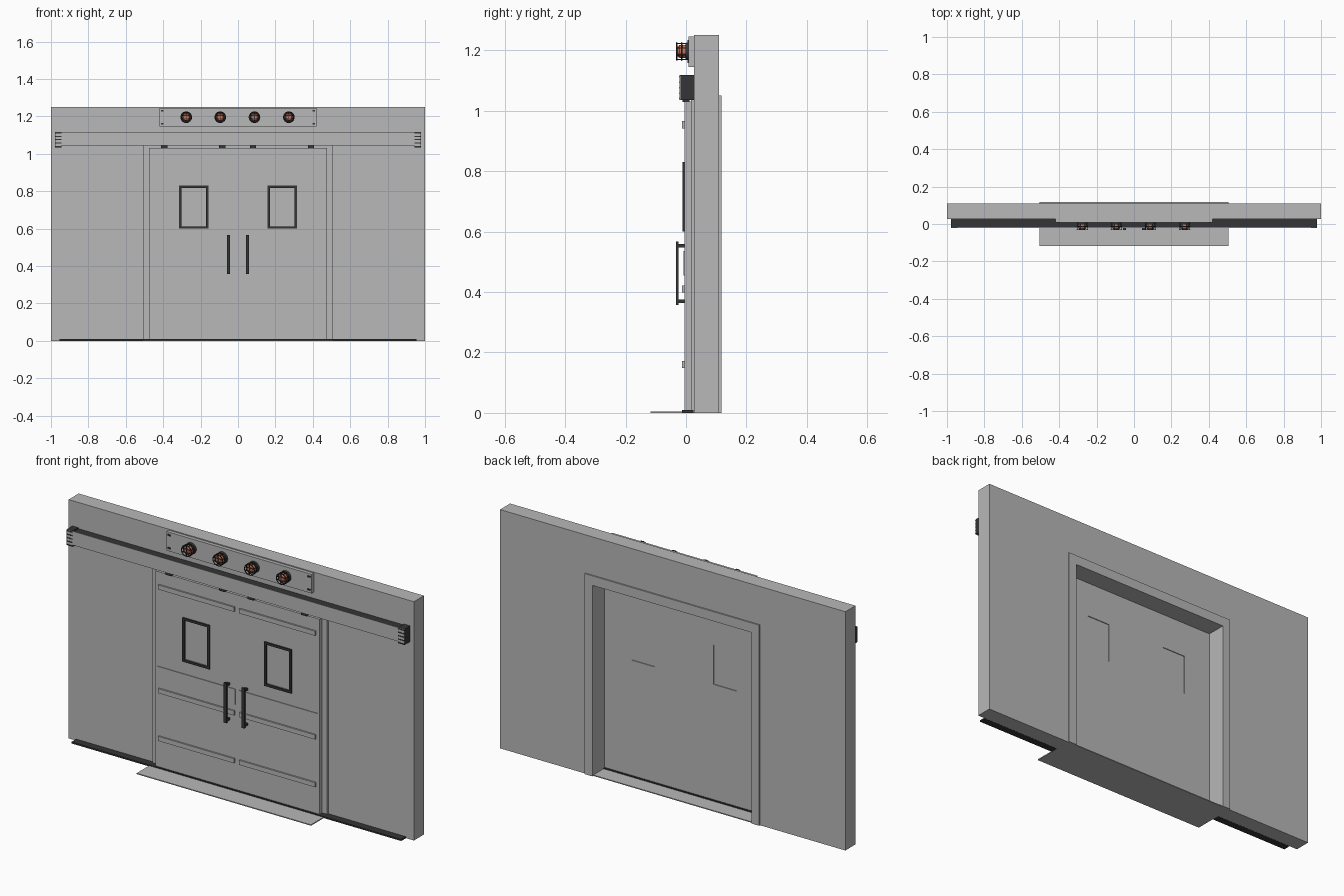
import bpy, bmesh, math
from mathutils import Matrix, Vector

if "Cube" in bpy.data.objects:
    bpy.data.objects.remove(bpy.data.objects["Cube"])


def material(name, rgb):
    m = bpy.data.materials.new(name)
    m.diffuse_color = (*rgb, 1)
    m.use_nodes = True
    m.node_tree.nodes["Principled BSDF"].inputs["Base Color"].default_value = m.diffuse_color
    return m


GREY = material("steel grey", (0.48, 0.48, 0.48))
DARK = material("dark rubber", (0.035, 0.035, 0.035))
ORANGE = material("lamp orange", (0.62, 0.17, 0.09))


def finish(name, bm, mat):
    bmesh.ops.recalc_face_normals(bm, faces=bm.faces)
    me = bpy.data.meshes.new(name)
    bm.to_mesh(me)
    bm.free()
    me.materials.append(mat)
    ob = bpy.data.objects.new(name, me)
    bpy.context.collection.objects.link(ob)
    return ob


def add_box(bm, x0, x1, y0, y1, z0, z1):
    m = Matrix.Translation(((x0 + x1) / 2, (y0 + y1) / 2, (z0 + z1) / 2))
    m = m @ Matrix.Diagonal((x1 - x0, y1 - y0, z1 - z0, 1))
    bmesh.ops.create_cube(bm, size=1, matrix=m)


def boxes(name, mat, *dims):
    bm = bmesh.new()
    for d in dims:
        add_box(bm, *d)
    return finish(name, bm, mat)


def portal(name, mat, outer_x, outer_z, inner_x, inner_z, y0, y1):
    """Upside-down U profile extruded along y."""
    pts = [(-outer_x, 0), (-outer_x, outer_z), (outer_x, outer_z), (outer_x, 0),
           (inner_x, 0), (inner_x, inner_z), (-inner_x, inner_z), (-inner_x, 0)]
    bm = bmesh.new()
    face = bm.faces.new([bm.verts.new((x, y0, z)) for x, z in pts])
    ext = bmesh.ops.extrude_face_region(bm, geom=[face])
    moved = [v for v in ext["geom"] if isinstance(v, bmesh.types.BMVert)]
    bmesh.ops.translate(bm, verts=moved, vec=(0, y1 - y0, 0))
    return finish(name, bm, mat)


def ring(name, mat, outer, inner, y0, y1):
    """Rectangular plate with a rectangular hole; rects are x0, x1, z0, z1."""
    bm = bmesh.new()
    loops = []
    for x0, x1, z0, z1 in (outer, inner):
        for y in (y0, y1):
            loops.append([bm.verts.new((x, y, z)) for x, z in
                          ((x0, z0), (x1, z0), (x1, z1), (x0, z1))])
    of, ob, nf, nb = loops
    for a, b in ((of, nf), (nf, nb), (nb, ob), (ob, of)):
        for i in range(4):
            j = (i + 1) % 4
            bm.faces.new((a[i], a[j], b[j], b[i]))
    return finish(name, bm, mat)


def add_cyl(bm, x, z, y0, y1, r_front, r_back, n=24):
    m = Matrix.Translation((x, (y0 + y1) / 2, z)) @ Matrix.Rotation(math.pi / 2, 4, 'X')
    bmesh.ops.create_cone(bm, cap_ends=True, segments=n, radius1=r_back,
                          radius2=r_front, depth=y1 - y0, matrix=m)


def smooth(ob):
    bpy.ops.object.select_all(action='DESELECT')
    ob.select_set(True)
    bpy.context.view_layer.objects.active = ob
    bpy.ops.object.shade_smooth_by_angle()


# Wall, front jamb and rear trim around the opening
portal("wall", GREY, 1.0, 1.25, 0.46, 1.0, 0.027, 0.11)
portal("front_jamb", GREY, 0.505, 1.05, 0.46, 1.0, 0.016, 0.027)
portal("rear_trim", GREY, 0.505, 1.05, 0.46, 1.0, 0.11, 0.117)

# Floor plate and guide track
boxes("floor_plate", GREY, (-0.505, 0.505, -0.117, 0.11, 0, 0.005))
boxes("floor_guide", DARK, (-0.955, 0.955, -0.014, 0.025, 0.001, 0.009))

# Sliding leaves with windows, strips and handles
for s, side in ((-1, "left"), (1, "right")):
    def span(a, b):
        return tuple(sorted((s * a, s * b)))

    win = (*span(0.17, 0.303), 0.612, 0.818)
    ring(side + "_leaf", GREY, (*span(0, 0.475), 0.007, 1.03), win, -0.005, 0.016)
    boxes(side + "_window_pane", GREY, (*win[:2], -0.002, 0.012, *win[2:]))
    ring(side + "_window_frame", DARK, (*span(0.158, 0.315), 0.6, 0.83), win, -0.012, -0.004)
    boxes(side + "_bumper_strips", GREY,
          *[(*span(0.015, 0.455), -0.013, -0.005, z - 0.012, z + 0.012)
            for z in (0.16, 0.41, 0.953)])
    boxes(side + "_middle_plate", GREY, (*span(0.01, 0.465), -0.0085, -0.005, 0.455, 0.535))
    hx = span(0.044, 0.06)
    boxes(side + "_handle", DARK, (*hx, -0.033, -0.025, 0.357, 0.567),
          *[(*hx, -0.026, -0.004, z - 0.006, z + 0.006) for z in (0.37, 0.553)])

# Door hangers below the rail
boxes("hangers", DARK, *[(x - 0.017, x + 0.017, -0.012, 0.012, 1.029, 1.046)
                         for x in (-0.395, -0.085, 0.08, 0.39)])

# Rail with light front cover and slotted end caps
boxes("rail", DARK, (-0.945, 0.945, -0.017, 0.027, 1.047, 1.113))
boxes("rail_cover", GREY, (-0.945, 0.945, -0.021, -0.017, 1.045, 1.118))
for s, side in ((-1, "left"), (1, "right")):
    x0, x1 = sorted((s * 0.943, s * 0.978))
    boxes(side + "_end_cap", DARK, (x0, x1, -0.018, 0.027, 1.035, 1.118))
    boxes(side + "_cap_face", GREY, (x0, x1, -0.021, -0.018, 1.036, 1.117))
    boxes(side + "_cap_slots", DARK,
          *[(x0, x1, -0.0225, -0.02, z - 0.0028, z + 0.0028)
            for z in (1.04, 1.058, 1.076, 1.094, 1.112)])

# Lamp panel with corner fixings
boxes("lamp_panel", GREY, (-0.42, 0.42, 0.009, 0.027, 1.145, 1.245))
boxes("panel_fixings", DARK, *[(x - 0.008, x + 0.008, 0.005, 0.01, z - 0.004, z + 0.004)
                               for x in (-0.405, 0.405) for z in (1.162, 1.23)])

# Caged warning lamps
LZ = 1.196
for i, x in enumerate((-0.277, -0.095, 0.088, 0.272)):
    bm = bmesh.new()
    add_cyl(bm, x, LZ, -0.002, 0.01, 0.028, 0.03)
    smooth(finish("lamp_base_%d" % i, bm, DARK))
    bm = bmesh.new()
    add_cyl(bm, x, LZ, -0.022, -0.002, 0.021, 0.022)
    add_cyl(bm, x, LZ, -0.029, -0.022, 0.015, 0.021)
    smooth(finish("lamp_lens_%d" % i, bm, ORANGE))
    bm = bmesh.new()
    for k in range(8):
        a = k * math.pi / 4 + math.pi / 8
        px, pz = x + 0.0285 * math.cos(a), LZ + 0.0285 * math.sin(a)
        add_cyl(bm, px, pz, -0.032, 0.0, 0.002, 0.002, 6)
    for d in (-0.009, 0.009):
        add_box(bm, x - 0.028, x + 0.028, -0.033, -0.03, LZ + d - 0.0018, LZ + d + 0.0018)
    add_box(bm, x - 0.0018, x + 0.0018, -0.033, -0.03, LZ - 0.029, LZ + 0.029)
    finish("lamp_cage_bars_%d" % i, bm, DARK)
    for y in (-0.031, -0.014):
        bpy.ops.mesh.primitive_torus_add(location=(x, y, LZ), rotation=(math.pi / 2, 0, 0),
                                         major_radius=0.0285, minor_radius=0.0025,
                                         major_segments=24, minor_segments=6)
        hoop = bpy.context.object
        hoop.name = "lamp_cage_hoop"
        hoop.data.materials.append(DARK)
        smooth(hoop)
